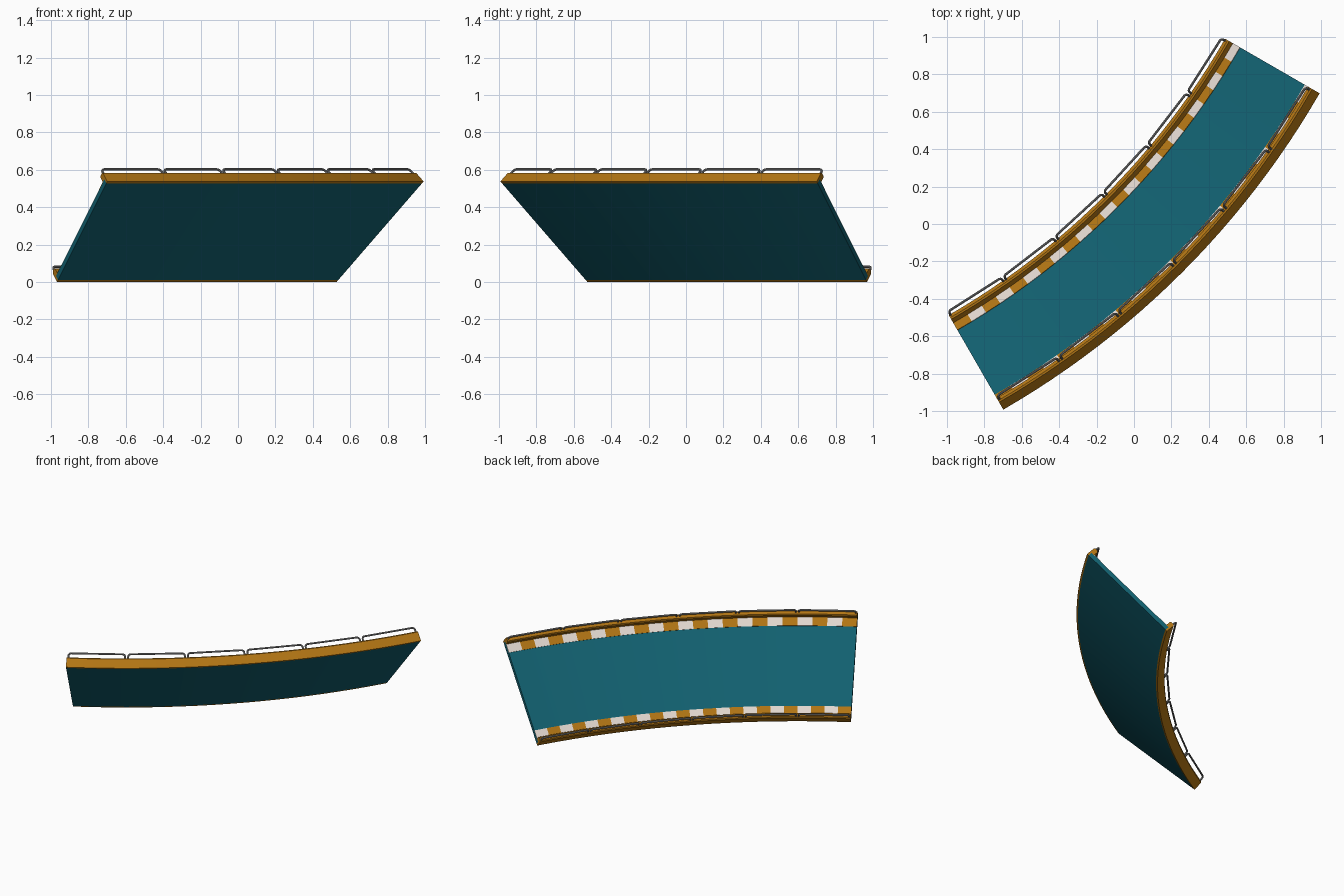
import bpy, bmesh, math
from mathutils import Vector

if "Cube" in bpy.data.objects:
    bpy.data.objects.remove(bpy.data.objects["Cube"])

C = 3.009                      # arc centre is (-C, C)
R0 = 4.083                     # radius of the lowest edge
W = 0.76                       # width along the 45 degree bank
A0, A1 = -60.0, -30.0
N = 24
K = math.sqrt(0.5)


def pos(u, v, deg):
    """u = distance up the bank, v = height off the bank, deg = arc angle."""
    r, z, a = R0 + (u - v) * K, (u + v) * K, math.radians(deg)
    return Vector((-C + r * math.cos(a), C + r * math.sin(a), z))


def material(name, col):
    m = bpy.data.materials.new(name)
    m.diffuse_color = (*col, 1)
    m.use_nodes = True
    m.node_tree.nodes["Principled BSDF"].inputs["Base Color"].default_value = m.diffuse_color
    return m


teal = material("teal", (0.006, 0.12, 0.165))
orange = material("orange", (0.45, 0.18, 0.007))
white = material("white", (0.78, 0.70, 0.64))
steel = material("steel", (0.25, 0.25, 0.25))


def smooth(ob):
    bpy.ops.object.select_all(action='DESELECT')
    ob.select_set(True)
    bpy.context.view_layer.objects.active = ob
    bpy.ops.object.shade_smooth_by_angle(angle=math.radians(25))


def sweep(name, profile, mats):
    """Sweep a (u, v) profile round the arc; materials alternate per step."""
    bm = bmesh.new()
    rings = [[bm.verts.new(pos(u, v, A0 + (A1 - A0) * i / N)) for u, v in profile]
             for i in range(N + 1)]
    n = len(profile)
    for i in range(N):
        for j in range(n):
            k = (j + 1) % n
            f = bm.faces.new((rings[i][j], rings[i][k], rings[i + 1][k], rings[i + 1][j]))
            f.material_index = i % len(mats)
    bm.faces.new(rings[0])
    bm.faces.new(rings[-1]).material_index = (N - 1) % len(mats)
    bmesh.ops.recalc_face_normals(bm, faces=bm.faces)
    me = bpy.data.meshes.new(name)
    bm.to_mesh(me)
    bm.free()
    for m in mats:
        me.materials.append(m)
    ob = bpy.data.objects.new(name, me)
    bpy.context.collection.objects.link(ob)
    smooth(ob)


def railing(name, u, parts=6):
    """Row of straight staple-shaped tubes with rounded corners."""
    cu = bpy.data.curves.new(name, 'CURVE')
    cu.dimensions = '3D'
    cu.bevel_depth = 0.0065
    cu.bevel_resolution = 2
    cu.use_fill_caps = True
    step, gap, top, rad = (A1 - A0) / parts, 0.13, 0.103, 0.018
    arc = [math.radians(d) for d in (0, 22.5, 45, 67.5, 90)]
    for i in range(parts):
        a, b = A0 + i * step + gap, A0 + (i + 1) * step - gap
        half = [(0, 0.06)] + [(0.045 * (1 - math.cos(t)), top - rad * (1 - math.sin(t)))
                              for t in arc]
        path = half + [(1 - s, v) for s, v in reversed(half)]
        sp = cu.splines.new('POLY')
        sp.points.add(len(path) - 1)
        for p, (s, v) in zip(sp.points, path):
            p.co = (*pos(u, v, a).lerp(pos(u, v, b), s), 1)
    cu.materials.append(steel)
    ob = bpy.data.objects.new(name, cu)
    bpy.context.collection.objects.link(ob)
    bpy.ops.object.select_all(action='DESELECT')
    ob.select_set(True)
    bpy.context.view_layer.objects.active = ob
    bpy.ops.object.convert(target='MESH')
    smooth(bpy.context.view_layer.objects.active)


# Banked road deck
sweep("road_deck", [(0.014, 0), (W - 0.014, 0), (W - 0.014, 0.03), (0.014, 0.03)], [teal])

# Edge barriers, striped kerbs and railings, mirrored across the road
barrier = [(0, 0), (0.014, 0), (0.014, 0.03), (0.036, 0.03), (0.036, 0.064),
           (0.029, 0.072), (0.007, 0.072), (0, 0.064)]
kerb = [(0.036, 0.029), (0.097, 0.029), (0.097, 0.033), (0.036, 0.033)]
for side, flip in (("lower", False), ("upper", True)):
    m = (lambda u: W - u) if flip else (lambda u: u)
    sweep(side + "_barrier", [(m(u), v) for u, v in barrier], [orange])
    sweep(side + "_kerb", [(m(u), v) for u, v in kerb], [orange, white])
    railing(side + "_railing", m(0.012))
